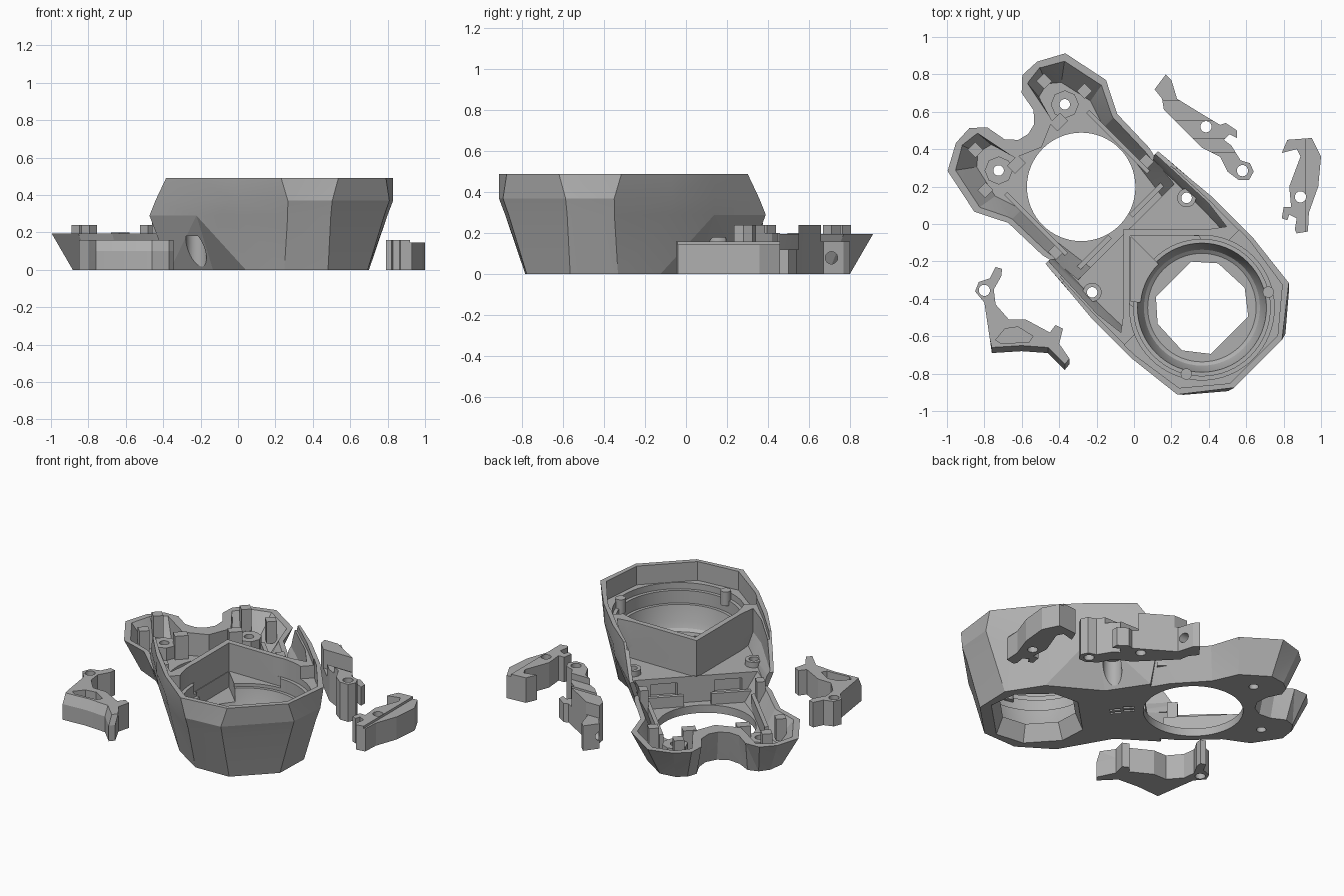
import bpy, bmesh
from math import pi, cos, sin, radians
from mathutils import Matrix

if "Cube" in bpy.data.objects:
    bpy.data.objects.remove(bpy.data.objects["Cube"])

grey = bpy.data.materials.new("plastic grey")
grey.use_nodes = True
COLOUR = (0.43, 0.43, 0.43, 1)
grey.diffuse_color = COLOUR
grey.node_tree.nodes["Principled BSDF"].inputs["Base Color"].default_value = COLOUR

# The case lies diagonally; it is built along x, then turned into place
PLACE = Matrix.Translation((-0.042, -0.042, 0)) @ Matrix.Rotation(-pi / 4, 4, "Z")


def loft(name, levels, mirror=True):
    """Solid through outlines [(z, points)]; half outlines are mirrored in y."""
    bm = bmesh.new()
    rings = []
    for z, pts in levels:
        if mirror:
            pts = list(pts) + [(x, -y) for x, y in reversed(pts) if y]
        rings.append([bm.verts.new((x, y, z)) for x, y in pts])
    n = len(rings[0])
    for low, high in zip(rings, rings[1:]):
        for i in range(n):
            j = (i + 1) % n
            bm.faces.new((low[i], low[j], high[j], high[i]))
    caps = [bm.faces.new(rings[0]), bm.faces.new(rings[-1])]
    sides = [f for f in bm.faces if f not in caps]
    bmesh.ops.triangulate(bm, faces=sides, quad_method="SHORT_EDGE")
    bmesh.ops.recalc_face_normals(bm, faces=bm.faces)
    mesh = bpy.data.meshes.new(name)
    bm.to_mesh(mesh)
    bm.free()
    mesh.materials.append(grey)
    obj = bpy.data.objects.new(name, mesh)
    bpy.context.collection.objects.link(obj)
    return obj


def circle(x, y, r, n=32):
    return [(x + r * cos(2 * pi * i / n), y + r * sin(2 * pi * i / n)) for i in range(n)]


def rod(name, x, y, r, z0, z1, n=32):
    return loft(name, [(z0, circle(x, y, r, n)), (z1, circle(x, y, r, n))], False)


def prism(name, pts, z0, z1, mirror=False):
    return loft(name, [(z0, pts), (z1, pts)], mirror)


def box(name, x0, x1, y0, y1, z0, z1):
    return prism(name, [(x0, y0), (x1, y0), (x1, y1), (x0, y1)], z0, z1)


def combine(target, other, operation="DIFFERENCE"):
    mod = target.modifiers.new("cut", "BOOLEAN")
    mod.operation, mod.solver, mod.object = operation, "EXACT", other
    bpy.context.view_layer.objects.active = target
    bpy.ops.object.modifier_apply(modifier=mod.name)
    bpy.data.objects.remove(other)


def finish(obj, matrix=Matrix()):
    obj.data.transform(matrix)
    bpy.ops.object.select_all(action="DESELECT")
    obj.select_set(True)
    bpy.context.view_layer.objects.active = obj
    bpy.ops.object.shade_smooth_by_angle(angle=radians(12))


# Tall faceted housing with a pinched waist
case = loft("main_case", [
    (0, [(-.12, .335), (.15, .28), (.49, .372), (.73, .32), (.89, .15)]),
    (.29, [(-.185, .425), (.19, .445), (.49, .437), (.812, .377), (.963, .202)]),
    (.37, [(-.135, .43), (.2, .455), (.49, .455), (.834, .398), (.988, .216)]),
    (.49, [(-.05, .435), (.2, .458), (.495, .458), (.808, .422), (.998, .18)])])

# Low forked head, joined to the housing
head = loft("head", [
    (0, [(.0, .27), (-.23, .33), (-.48, .34), (-.64, .4), (-.83, .36), (-.89, .28),
         (-.9, .21), (-.87, .15), (-.78, .12), (-.72, .07), (-.7, 0)]),
    (.195, [(.0, .35), (-.23, .405), (-.48, .412), (-.65, .498), (-.905, .445), (-.98, .307),
            (-.985, .2), (-.92, .13), (-.81, .11), (-.755, .06), (-.74, 0)])])
combine(case, head, "UNION")

# Head tray and the open bay behind the dividing wall
combine(case, loft("tray", [
    (.05, [(0, .27), (-.23, .3), (-.48, .31), (-.63, .36), (-.81, .32), (-.86, .26), (-.84, .18), (-.7, .14), (-.64, 0)]),
    (.22, [(0, .365), (-.23, .388), (-.48, .395), (-.65, .478), (-.89, .428), (-.963, .3), (-.95, .19), (-.7, .14), (-.64, 0)])]))
BAY = [(-.4, .395), (.2, .42), (.36, .4), (.3, .32), (-.02, 0)]
combine(case, loft("bay", [
    (.215, [(-.4, .37), (.2, .375), (.36, .37), (.3, .32), (-.02, 0)]), (.3, BAY), (.6, BAY)]))
combine(case, prism("wall_trim", [(-.4, .405), (.2, .432), (.5, .43), (.775, .39), (.965, .165)], .45, .6, True))
combine(case, prism("end_trim", [(.42, .435), (.5, .433), (.79, .39), (.965, .18)], .37, .6, True))
combine(case, prism("corner_pocket", [(.03, 0), (.29, .26), (.5, .2)], .27, .6, True))
combine(case, prism("deep_pocket", [(.035, 0), (.28, -.245), (.45, -.1), (.3, 0)], .17, .5))

# Round stepped bowl
BOWL = .573
combine(case, loft("bowl", [(z, circle(BOWL, 0, r, 64)) for z, r in
        [(.1, .29), (.115, .31), (.15, .325), (.25, .345), (.25, .365), (.33, .365), (.33, .387), (.6, .387)]], False))


def port(r):
    return [(BOWL + r * cos(radians(a)), r * sin(radians(a))) for a in (34, 70, 115, 148)]


combine(case, loft("port_hole", [(-.02, port(.31)), (.115, port(.245)), (.2, port(.245))]))
combine(case, rod("lens_hole", -.34, 0, .29, -.1, .3, 64))

# Screw holes, counterbores, wall windows and underside slots
for s in (1, -1):
    combine(case, rod("screw", .1, s * .357, .028, -.1, .4))
    combine(case, rod("counterbore", .1, s * .357, .055, -.1, .18))
    combine(case, rod("head_screw", -.714, s * .25, .028, -.1, .3))
    combine(case, box("window", -.02, .07, s * .19 - .08, s * .19 + .08, .08, .18))
    for y in (.02, .055):
        combine(case, box("slot", .07 + s * .04 - .032, .07 + s * .04 + .032, y - s * .01, y + .016 - s * .01, -.02, .02))
finish(case, PLACE)

# Rails, pads, clips and posts inside the case, on both sides
for s, side in ((1, "left"), (-1, "right")):
    inner = [box("rail_" + side, -.6, -.14, s * .31 - .012, s * .31 + .012, .045, .14),
             box("crossbar_" + side, -.055, -.03, s * .2 - .12, s * .2 + .12, .045, .12),
             box("tip_clip_" + side, -.91, -.85, s * .26 - .03, s * .26 + .03, .1, .24),
             box("side_clip_" + side, -.72, -.66, s * .375 - .03, s * .375 + .03, .1, .24),
             box("notch_clip_" + side, -.7, -.64, s * .16 - .04, s * .16 + .04, .045, .2),
             box("hook_" + side, -.22, -.16, s * .345 - .025, s * .345 + .025, .1, .25),
             rod("post_" + side, .765, s * .31, .03, .3, .39)]
    pad = rod("screw_pad_" + side, -.714, s * .25, .075, .045, .13, 8)
    combine(pad, rod("hole", -.714, s * .25, .028, 0, .3))
    boss = rod("screw_boss_" + side, .1, s * .357, .05, .2, .25)
    combine(boss, rod("hole", .1, s * .357, .028, .1, .4))
    for part in inner + [pad, boss]:
        finish(part, PLACE)

# Long lever with stepped heights
lever = prism("long_lever", [
    (.11, .72), (.17, .8), (.2, .77), (.23, .67), (.36, .59), (.46, .53), (.49, .54), (.55, .5),
    (.55, .46), (.51, .48), (.48, .45), (.52, .42), (.57, .34), (.62, .325), (.64, .28), (.615, .235),
    (.56, .235), (.5, .28), (.46, .36), (.36, .41), (.25, .52), (.16, .61), (.15, .67)], 0, .24)
for y0, y1, z in ((.385, .46, .2), (.46, .55, .12), (.66, .9, .16)):
    combine(lever, box("step", 0, .8, y0, y1, z, .4))
for x, y in ((.385, .52), (.58, .285)):
    combine(lever, rod("hole", x, y, .03, -.1, .4))
cross_hole = rod("cross_hole", -.08, .71, .03, 0, .4)
cross_hole.data.transform(Matrix.Rotation(pi / 2, 4, "Y"))
combine(lever, cross_hole)
finish(lever)

# Hooked lever
hook = prism("hooked_lever", [
    (.79, .38), (.82, .45), (.95, .46), (1, .36), (.985, .2), (.935, .06), (.93, -.04), (.87, -.05),
    (.86, -.03), (.87, .03), (.83, .05), (.82, .02), (.79, .03), (.8, .09), (.84, .09), (.83, .2),
    (.89, .36), (.87, .4)], 0, .16)
combine(hook, rod("hole", .89, .145, .03, -.1, .4))
combine(hook, box("step", .92, 1.1, -.1, .5, .145, .3))
finish(hook)

# Trigger with a flared foot and a recessed panel
foot = [(-.85, -.36), (-.83, -.31), (-.77, -.29), (-.74, -.23), (-.705, -.24), (-.71, -.28), (-.75, -.35),
        (-.74, -.43), (-.67, -.51), (-.58, -.51), (-.45, -.58), (-.42, -.54), (-.38, -.56), (-.4, -.64),
        (-.345, -.75), (-.37, -.78), (-.46, -.69), (-.6, -.68), (-.76, -.69), (-.77, -.62), (-.8, -.42)]
top = [(x, y + .03 if y < -.67 else y) for x, y in foot]
trigger = loft("trigger", [(0, foot), (.1, foot), (.16, top)], False)
combine(trigger, rod("hole", -.8, -.355, .03, -.1, .4))
combine(trigger, prism("recess", [(-.74, -.62), (-.69, -.56), (-.62, -.55), (-.54, -.6), (-.56, -.63), (-.71, -.64)], .08, .3))
finish(trigger)
